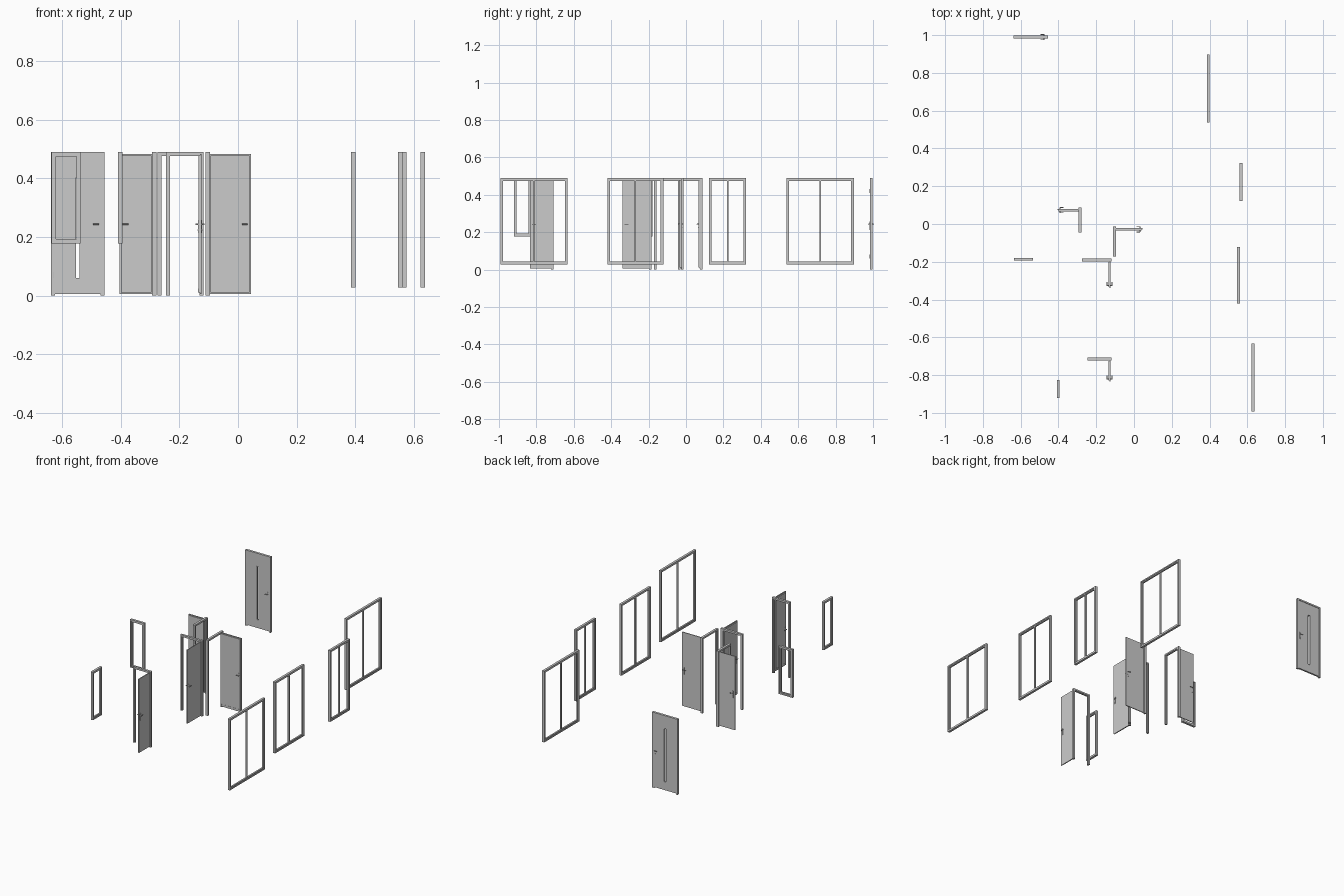
import bpy, bmesh
from mathutils import Vector, Matrix

if "Cube" in bpy.data.objects:
    bpy.data.objects.remove(bpy.data.objects["Cube"])

Z = Vector((0, 0, 1))
X, Y = Vector((1, 0, 0)), Vector((0, 1, 0))
TOP = 0.489


class Part:
    """Mesh builder in a local frame: u along the part, v across it, z up."""
    def __init__(self, name, origin, u, v):
        self.name, self.o, self.u, self.v = name, Vector((*origin, 0)), u, v
        self.bm = bmesh.new()

    def at(self, a, b, c):
        return self.o + self.u * a + self.v * b + Z * c

    def box(self, a0, a1, b0, b1, c0, c1):
        p, q = self.at(a0, b0, c0), self.at(a1, b1, c1)
        size = Vector([abs(s) for s in (q - p)])
        bmesh.ops.create_cube(self.bm, size=1,
                              matrix=Matrix.Translation((p + q) / 2) @ Matrix.Diagonal((*size, 1)))

    def rod(self, p, q, r):
        p, q = self.at(*p), self.at(*q)
        rot = (q - p).to_track_quat('Z', 'Y').to_matrix().to_4x4()
        bmesh.ops.create_cone(self.bm, cap_ends=True, segments=12, radius1=r, radius2=r,
                              depth=(q - p).length, matrix=Matrix.Translation((p + q) / 2) @ rot)

    def ring(self, a0, a1, c0, c1, w, d):
        self.box(a0, a0 + w, -d, d, c0, c1)
        self.box(a1 - w, a1, -d, d, c0, c1)
        self.box(a0 + w, a1 - w, -d, d, c0, c0 + w)
        self.box(a0 + w, a1 - w, -d, d, c1 - w, c1)

    def done(self, smooth=False):
        me = bpy.data.meshes.new(self.name)
        self.bm.to_mesh(me)
        self.bm.free()
        ob = bpy.data.objects.new(self.name, me)
        bpy.context.collection.objects.link(ob)
        if smooth:
            bpy.context.view_layer.objects.active = ob
            ob.select_set(True)
            bpy.ops.object.shade_smooth_by_angle()
            ob.select_set(False)


def window(name, origin, u, v, width, sill, mullion):
    p = Part(name, origin, u, v)
    # outer frame, then a slimmer sash inside it
    p.ring(0, width, sill, TOP, 0.008, 0.0075)
    p.ring(0.008, width - 0.008, sill + 0.008, TOP - 0.008, 0.007, 0.005)
    if mullion:
        m = width / 2
        p.box(m - 0.004, m + 0.004, -0.005, 0.005, sill + 0.015, TOP - 0.015)
    p.done()


def door_frame(name, origin, u, v, width):
    p = Part(name, origin, u, v)
    # casing and inner stop: two jambs and a head each
    for off, w, d in ((0, 0.010, 0.0075), (0.010, 0.004, 0.004)):
        p.box(off, off + w, -d, d, 0, TOP - off)
        p.box(width - off - w, width - off, -d, d, 0, TOP - off)
        p.box(off + w, width - off - w, -d, d, TOP - off - w, TOP - off)
    p.done()


def handle(name, origin, u, v, a, half):
    p = Part(name, origin, u, v)
    for s in (1, -1):
        f = s * half
        # plate, neck, lever pointing to the hinges, lock cylinder
        p.box(a - 0.003, a + 0.003, f, f + s * 0.002, 0.213, 0.257)
        p.rod((a, f, 0.243), (a, f + s * 0.008, 0.243), 0.0025)
        p.rod((a + 0.002, f + s * 0.008, 0.243), (a - 0.018, f + s * 0.008, 0.243), 0.0022)
        p.rod((a, f, 0.224), (a, f + s * 0.003, 0.224), 0.002)
    p.done(True)


def leaf(name, origin, u, v, length, slot=None):
    p = Part(name, origin, u, v)
    h, lo, hi = 0.0055, 0.006, 0.483
    if slot:
        # panel around a tall slot, with a raised trim
        a0, a1, c0, c1 = slot
        p.box(0, a0, -h, h, lo, hi)
        p.box(a1, length, -h, h, lo, hi)
        p.box(a0, a1, -h, h, lo, c0)
        p.box(a0, a1, -h, h, c1, hi)
        p.ring(a0 - 0.002, a1 + 0.002, c0 - 0.002, c1 + 0.002, 0.002, h + 0.001)
    else:
        # slab with a rebated lip and a bottom seal
        p.box(0.005, length - 0.005, -h, h, lo + 0.005, hi - 0.005)
        p.box(0, length, -h, 0, lo, hi)
        p.box(0.005, length - 0.005, h, h + 0.001, lo + 0.005, 0.024)
    # hinges
    for c in (0.07, 0.42):
        p.rod((0, -h, c - 0.01), (0, -h, c + 0.01), 0.002)
    p.done()
    handle(name + "_handle", origin, u, v, length - 0.013, h)


# large two-pane windows on the right side
for i, (x, y, w) in enumerate(((0.393, 0.537, 0.36), (0.567, 0.122, 0.20),
                               (0.553, -0.421, 0.30), (0.630, -0.993, 0.36))):
    window(f"tall_window_{i + 1}", (x, y), Y, X, w, 0.028, True)

# small single-pane windows on the left side
window("small_window_side", (-0.401, -0.920), Y, X, 0.094, 0.178, False)
window("small_window_front", (-0.636, -0.187), X, Y, 0.100, 0.178, False)

# inner doors standing open at a right angle (last value: leaf offset from the frame end)
inner = (((-0.118, -0.715), -X, -Y, 0.127, 0.115, 0.0115),
         ((-0.118, -0.191), -X, -Y, 0.156, 0.144, 0.0115),
         ((-0.103, -0.013), -Y, X, 0.159, 0.143, 0.0150),
         ((-0.285, 0.088), -Y, -X, 0.132, 0.115, 0.0150))
for i, (o, u, v, w, length, inset) in enumerate(inner):
    door_frame(f"door_frame_{i + 1}", o, u, v, w)
    hinge = Vector((*o, 0)) + u * inset + v * 0.004
    leaf(f"door_leaf_{i + 1}", hinge.xy, v, u, length)

# closed entry door with a narrow slot
door_frame("entry_frame", (-0.637, 0.990), X, Y, 0.182)
leaf("entry_leaf", (-0.629, 0.989), X, Y, 0.166, (0.076, 0.089, 0.06, 0.402))
